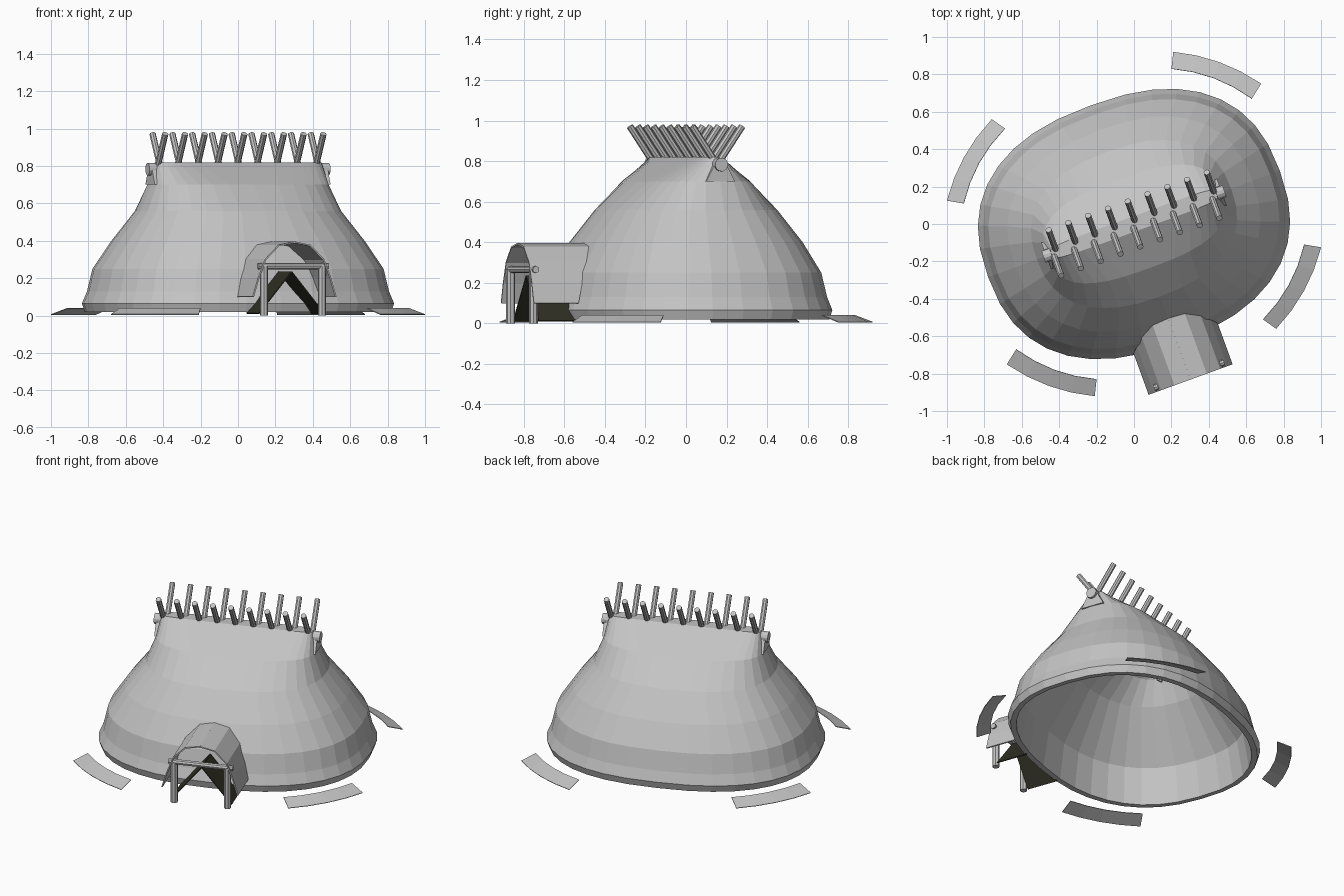
import bpy, bmesh, math
from mathutils import Vector

if "Cube" in bpy.data.objects:
    bpy.data.objects.remove(bpy.data.objects["Cube"])

A = math.radians(20)  # the hut's long axis is turned from x


def W(u, v, z):
    """Hut axes (u along ridge, v across) to world."""
    return Vector((u * math.cos(A) - v * math.sin(A), u * math.sin(A) + v * math.cos(A), z))


def material(name, rgb):
    m = bpy.data.materials.new(name)
    m.diffuse_color = (*rgb, 1)
    m.use_nodes = True
    m.node_tree.nodes["Principled BSDF"].inputs["Base Color"].default_value = m.diffuse_color
    return m


GREY = material("pale grey", (0.55, 0.55, 0.55))
DARK = material("dark olive", (0.03, 0.03, 0.018))


def make(name, verts, faces, mat=GREY, closed=True):
    me = bpy.data.meshes.new(name)
    me.from_pydata(verts, [], faces)
    if closed:
        bm = bmesh.new()
        bm.from_mesh(me)
        bmesh.ops.recalc_face_normals(bm, faces=bm.faces)
        bm.to_mesh(me)
        bm.free()
    me.materials.append(mat)
    ob = bpy.data.objects.new(name, me)
    bpy.context.collection.objects.link(ob)
    return ob


def loft(rings):
    """Faces joining equal closed rings, capped at both ends when asked."""
    n = len(rings[0])
    verts = [p for r in rings for p in r]
    faces = [(i * n + j, i * n + (j + 1) % n, (i + 1) * n + (j + 1) % n, (i + 1) * n + j)
             for i in range(len(rings) - 1) for j in range(n)]
    return verts, faces


def rod(name, a, b, r, n=8):
    d = (b - a).normalized()
    s = d.orthogonal().normalized()
    t = d.cross(s)
    rings = [[p + r * (math.cos(k * math.tau / n) * s + math.sin(k * math.tau / n) * t)
              for k in range(n)] for p in (a, b)]
    v, f = loft(rings)
    f += [tuple(range(n)), tuple(range(n, 2 * n))]
    return make(name, v, f)


def sheet(name, rows, thick, mat=GREY):
    """Grid of points given a small thickness."""
    n = len(rows[0])
    verts = [p for r in rows for p in r]
    faces = [(i * n + j, i * n + j + 1, (i + 1) * n + j + 1, (i + 1) * n + j)
             for i in range(len(rows) - 1) for j in range(n - 1)]
    ob = make(name, verts, faces, mat)
    mod = ob.modifiers.new("thickness", 'SOLIDIFY')
    mod.thickness = thick
    mod.offset = 0
    return ob


# Thatched shell: rounded-rectangle rings, inside then outside
SEG = 36


def ring(z, a, b, n):
    pts = []
    for k in range(SEG):
        t = k * math.tau / SEG
        c, s = math.cos(t), math.sin(t)
        pts.append(W(math.copysign(abs(c) ** (2 / n), c) * a,
                     math.copysign(abs(s) ** (2 / n), s) * b, z))
    return pts


inner = [(0.76, 0.43, 0.06, 4), (0.68, 0.45, 0.23, 2.8), (0.54, 0.52, 0.38, 2.4),
         (0.25, 0.745, 0.59, 2.4), (0.02, 0.785, 0.625, 2.4)]
outer = [(0.02, 0.815, 0.66, 2.4), (0.065, 0.83, 0.675, 2.4), (0.13, 0.803, 0.65, 2.4),
         (0.25, 0.775, 0.622, 2.4), (0.40, 0.675, 0.535, 2.4), (0.56, 0.553, 0.412, 2.4),
         (0.70, 0.495, 0.25, 2.8), (0.82, 0.47, 0.04, 5)]
rings = [ring(*p) for p in inner + outer]
v, f = loft(rings)
f += [tuple(range(SEG)), tuple(range(len(v) - SEG, len(v)))]
make("thatch_shell", v, f)

# Ridge beam and crossed roof poles
rod("ridge_beam", W(-0.515, 0, 0.783), W(0.515, 0, 0.783), 0.034, 12)
for i in range(9):
    for s in (1, -1):
        u = -0.45 + 0.1125 * i + 0.01 * s
        rod("roof_pole", W(u, -0.08 * s, 0.67), W(u, 0.127 * s, 0.972), 0.017)

# Small vent hoods under the beam ends
for s in (1, -1):
    prof = [(-0.035, 0.775), (0.035, 0.775), (0.075, 0.70), (-0.075, 0.70)]
    v, f = loft([[W(s * u, y, z) for y, z in prof] for u in (0.44, 0.5)])
    make("vent_hood", v, f + [(0, 1, 2, 3), (4, 5, 6, 7)])

# Porch: arched roof whose eaves stop at the wall
half = [(0.235, 0.10, -0.65), (0.205, 0.20, -0.62), (0.165, 0.30, -0.58),
        (0.09, 0.375, -0.53), (0.0, 0.393, -0.50)]
arch = [(-u, z, b) for u, z, b in half] + half[-2::-1]
sheet("porch_roof", [[W(u, -0.885, z), W(u, b, z)] for u, z, b in arch], 0.008)
rod("porch_ridge_strip", W(0, -0.885, 0.391), W(0, -0.5, 0.391), 0.006, 6)

# Porch posts and lintel
for s in (1, -1):
    rod("porch_post", W(0.165 * s, -0.86, 0), W(0.165 * s, -0.86, 0.265), 0.022)
rod("porch_lintel", W(-0.2, -0.86, 0.265), W(0.2, -0.86, 0.265), 0.017)

# Dark slanted entrance walls
for s in (1, -1):
    sheet("entrance_wall", [[W(0.185 * s, y, 0.012), W(0.0, y, 0.235)]
                            for y in (-0.84, -0.64)], 0.006, DARK)

# Curved sloping ground strips, repeated by half a turn
strips = [((0.21, 0.92), (0.68, 0.75), (0.20, 0.83), (0.63, 0.67)),
          ((-1.0, 0.125), (-0.76, 0.56), (-0.91, 0.11), (-0.69, 0.51))]


def bowed(a, b, t, bulge=0.032):
    a, b = Vector(a), Vector(b)
    d = (b - a).normalized()
    return a.lerp(b, t) + Vector((-d.y, d.x)) * bulge * 4 * t * (1 - t)


for oa, ob_, ia, ib in strips:
    for s in (1, -1):
        rows = []
        for k in range(5):
            o, i = bowed(oa, ob_, k / 4), bowed(ia, ib, k / 4)
            rows.append([Vector((s * o.x, s * o.y, 0.006)), Vector((s * i.x, s * i.y, 0.04))])
        sheet("ground_strip", rows, 0.004)
